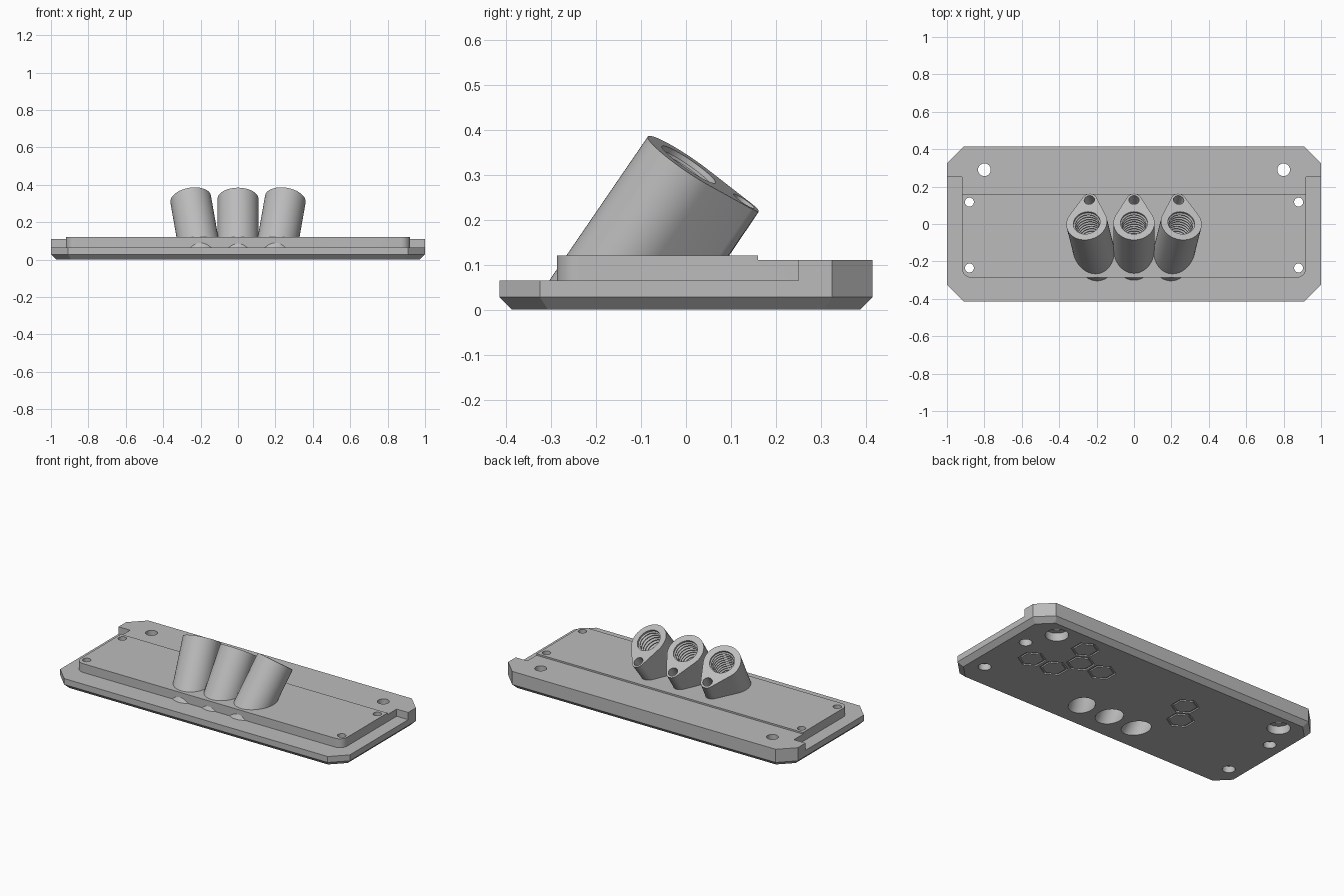
import bpy, bmesh
from math import sin, cos, pi, radians, asin
from mathutils import Matrix

cube = bpy.data.objects.get("Cube")
if cube:
    bpy.data.objects.remove(cube)

grey = bpy.data.materials.new("plain grey")
grey.use_nodes = True
grey.diffuse_color = (0.5, 0.5, 0.5, 1)
grey.node_tree.nodes["Principled BSDF"].inputs["Base Color"].default_value = (0.5, 0.5, 0.5, 1)


def loft(name, layers, matrix=Matrix(), floor=None):
    """Solid through matching outlines, each given as (points, z)."""
    bm = bmesh.new()
    rings = [[bm.verts.new((x, y, z)) for x, y in pts] for pts, z in layers]
    n = len(rings[0])
    for a, b in zip(rings, rings[1:]):
        for i in range(n):
            j = (i + 1) % n
            bm.faces.new((a[i], a[j], b[j], b[i]))
    bm.faces.new(rings[0][::-1])
    bm.faces.new(rings[-1])
    bm.transform(matrix)
    if floor is not None:
        cut = bmesh.ops.bisect_plane(bm, geom=bm.verts[:] + bm.edges[:] + bm.faces[:],
                                     plane_co=(0, 0, floor), plane_no=(0, 0, 1), clear_inner=True)
        edges = [e for e in cut["geom_cut"] if isinstance(e, bmesh.types.BMEdge)]
        bmesh.ops.holes_fill(bm, edges=edges)
    bmesh.ops.recalc_face_normals(bm, faces=bm.faces)
    mesh = bpy.data.meshes.new(name)
    bm.to_mesh(mesh)
    bm.free()
    mesh.materials.append(grey)
    obj = bpy.data.objects.new(name, mesh)
    bpy.context.collection.objects.link(obj)
    return obj


def arc(cx, cy, r, start, end, n):
    return [(cx + r * cos(start + (end - start) * i / n),
             cy + r * sin(start + (end - start) * i / n)) for i in range(n + 1)]


def circle(cx, cy, r, n=32, turn=0):
    return arc(cx, cy, r, turn, turn + 2 * pi, n)[:-1]


def rect(x0, y0, x1, y1):
    return [(x0, y0), (x1, y0), (x1, y1), (x0, y1)]


def octagon(x, y, c):
    return [(-x, c - y), (c - x, -y), (x - c, -y), (x, c - y),
            (x, y - c), (x - c, y), (c - x, y), (-x, y - c)]


def combine(target, other, operation):
    mod = target.modifiers.new("join", "BOOLEAN")
    mod.object, mod.operation, mod.solver = other, operation, "EXACT"
    bpy.context.view_layer.objects.active = target
    bpy.ops.object.modifier_apply(modifier=mod.name)
    bpy.data.objects.remove(other)


def cut(layers, matrix=Matrix()):
    combine(plate, loft("cutter", layers, matrix), "DIFFERENCE")


# Base plate with chamfered corners and bevelled underside
outer = octagon(1, 0.415, 0.09)
plate = loft("mounting_plate", [(octagon(0.972, 0.387, 0.08), 0), (outer, 0.028), (outer, 0.12)])

# Low rim around the raised panel, and the step along its back
rim = [(-0.92, 0.25), (-1.1, 0.25), (-1.1, -0.5), (1.1, -0.5), (1.1, 0.25), (0.92, 0.25)]
rim += arc(0.87, -0.237, 0.05, 0, -pi / 2, 8) + arc(-0.87, -0.237, 0.05, -pi / 2, -pi, 8)
cut([(rim, 0.065), (rim, 0.2)])
step = rect(-1.1, 0.16, 1.1, 0.5)
cut([(step, 0.11), (step, 0.2)])

# Tilted sockets with a teardrop section
BIG, SMALL, GAP = 0.11, 0.04, 0.148
a = asin((BIG - SMALL) / GAP)
teardrop = arc(0, 0, BIG, -pi - a, a, 40) + arc(0, GAP, SMALL, a, pi - a, 16)
frames = []
for side in (-1, 0, 1):
    frames.append(Matrix.Translation((side * 0.253, 0.006, 0.323))
                  @ Matrix.Rotation(radians(10 * side), 4, "Y")
                  @ Matrix.Rotation(radians(-34), 4, "X"))
for frame in frames:
    combine(plate, loft("socket", [(teardrop, -0.6), (teardrop, 0)], frame, 0.06), "UNION")

# Ribbed bores through to the underside, with a blind pin hole beside each
bore = [(0.072, 0.05), (0.072, -0.012)]
for i in range(11):
    z = -0.014 - 0.022 * i
    bore += [(0.064, z - 0.003), (0.064, z - 0.007), (0.075, z - 0.013), (0.075, z - 0.018)]
bore += [(0.072, -0.262), (0.072, -0.55)]
for frame in frames:
    cut([(circle(0, 0, r, 40), z) for r, z in bore], frame)
    pin = circle(0, GAP, 0.028, 24)
    cut([(pin, -0.12), (pin, 0.05)], frame)

# Screw holes, wider from below
for side in (-1, 1):
    for x, y, r, wide, depth in ((0.8, 0.29, 0.034, 0.065, 0.05),
                                 (0.88, 0.117, 0.024, 0.036, 0.04),
                                 (0.88, -0.235, 0.024, 0.036, 0.04)):
        hole, recess = circle(side * x, y, r), circle(side * x, y, wide)
        cut([(recess, -0.05), (recess, depth), (hole, depth), (hole, 0.2)])

# Engraved honeycomb outlines on the underside
for x, y in ((0.575, 0.267), (0.735, 0), (0.578, 0), (0.498, 0.134), (0.345, 0.134),
             (-0.25, 0.142), (-0.328, 0.01)):
    ring = loft("hexagon", [(circle(x, y, 0.08, 6, pi / 6), h) for h in (-0.01, 0.008)])
    core = loft("core", [(circle(x, y, 0.066, 6, pi / 6), h) for h in (-0.03, 0.03)])
    combine(ring, core, "DIFFERENCE")
    combine(plate, ring, "DIFFERENCE")

bpy.ops.object.select_all(action="DESELECT")
plate.select_set(True)
bpy.context.view_layer.objects.active = plate
bpy.ops.object.shade_smooth_by_angle(angle=radians(30))
